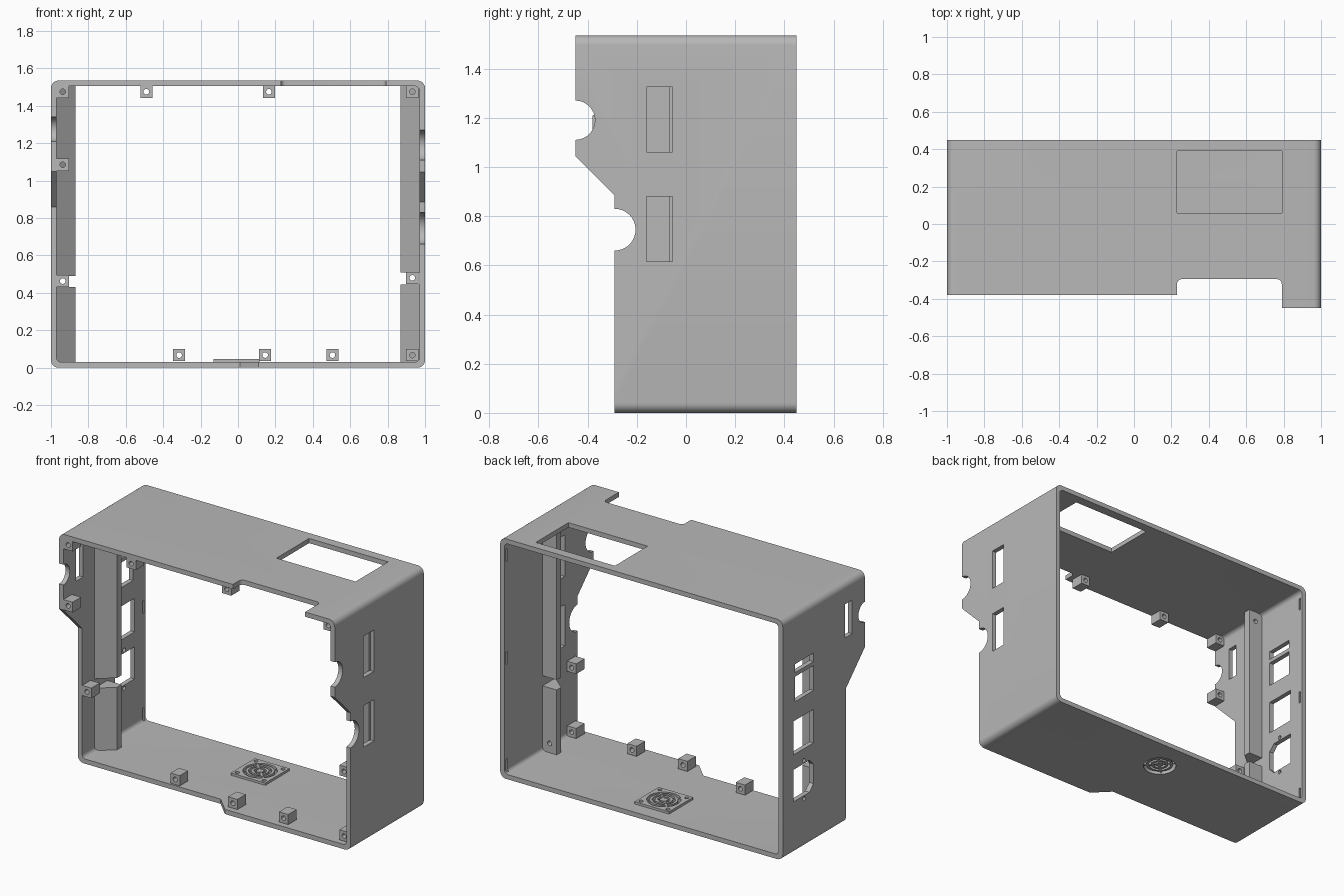
import bpy, bmesh
from math import sin, cos, pi
from mathutils import Vector

if "Cube" in bpy.data.objects:
    bpy.data.objects.remove(bpy.data.objects["Cube"])

grey = bpy.data.materials.new("light_grey")
grey.use_nodes = True
GREY = (0.48, 0.48, 0.48, 1)
grey.diffuse_color = GREY
grey.node_tree.nodes["Principled BSDF"].inputs["Base Color"].default_value = GREY

H = 1.535      # height
T = 0.03       # wall thickness
BACK = 0.45


def prism(name, pts, axis, lo, hi):
    """Extrude a 2D outline along an axis; outline uses the other two axes in order."""
    def place(p, t):
        c = list(p)
        c.insert("xyz".index(axis), t)
        return Vector(c)
    bm = bmesh.new()
    a = [bm.verts.new(place(p, lo)) for p in pts]
    b = [bm.verts.new(place(p, hi)) for p in pts]
    bm.faces.new(a)
    bm.faces.new(b)
    for i in range(len(pts)):
        j = (i + 1) % len(pts)
        bm.faces.new((a[i], a[j], b[j], b[i]))
    bmesh.ops.recalc_face_normals(bm, faces=bm.faces)
    mesh = bpy.data.meshes.new(name)
    bm.to_mesh(mesh)
    bm.free()
    mesh.materials.append(grey)
    ob = bpy.data.objects.new(name, mesh)
    bpy.context.collection.objects.link(ob)
    return ob


def rect(u0, u1, v0, v1):
    return [(u0, v0), (u1, v0), (u1, v1), (u0, v1)]


def arc(u, v, r, start, end, n):
    return [(u + r * cos(start + (end - start) * i / n),
             v + r * sin(start + (end - start) * i / n)) for i in range(n + 1)]


def circle(u, v, r, n=32):
    return arc(u, v, r, 0, 2 * pi, n)[:-1]


def round_rect(u0, u1, v0, v1, r):
    corners = [(u1 - r, v1 - r), (u0 + r, v1 - r), (u0 + r, v0 + r), (u1 - r, v0 + r)]
    return [p for k, (u, v) in enumerate(corners)
            for p in arc(u, v, r, k * pi / 2, (k + 1) * pi / 2, 6)]


def cut(target, pts, axis, lo, hi):
    cutter = prism("cutter", pts, axis, lo, hi)
    cutter.hide_render = True
    mod = target.modifiers.new("cut", "BOOLEAN")
    mod.operation = "DIFFERENCE"
    mod.solver = "EXACT"
    mod.object = cutter
    deps = bpy.context.evaluated_depsgraph_get()
    mesh = bpy.data.meshes.new_from_object(target.evaluated_get(deps))
    target.modifiers.clear()
    target.data = mesh
    bpy.data.objects.remove(cutter)


def smooth(ob):
    bpy.ops.object.select_all(action="DESELECT")
    ob.select_set(True)
    bpy.context.view_layer.objects.active = ob
    bpy.ops.object.shade_smooth_by_angle(angle=0.5)


# Rounded tube shell
shell = prism("case_shell", round_rect(-1, 1, 0, H, 0.04), "y", -BACK, BACK)
cut(shell, round_rect(-1 + T, 1 - T, T, H - T, 0.025), "y", -1, 1)

# Stepped front edges: right-hand wall, left-hand wall, floor and roof
cut(shell, [(-1, -1), (-0.29, -1), (-0.29, 0.885), (-0.45, 1.045), (-1, 1.045)], "x", 0.9, 1.1)
cut(shell, [(-1, -1), (-0.19, -1), (-0.19, 0.86), (-0.38, 1.05), (-0.38, 2), (-1, 2)],
    "x", -1.1, -0.9)
cut(shell, [(-1.1, -1), (1.1, -1), (1.1, -0.29), (0.11, -0.29), (0.01, -0.19), (-1.1, -0.19)],
    "z", -0.1, 0.1)
cut(shell, [(-1.1, -1), (0.79, -1)] + arc(0.765, -0.32, 0.025, 0, pi / 2, 6)
    + arc(0.255, -0.32, 0.025, pi / 2, pi, 6) + [(0.23, -0.38), (-1.1, -0.38)], "z", 1.4, 1.6)

# Half-round cable notches
cut(shell, circle(-0.45, 1.19, 0.08), "x", 0.9, 1.1)
cut(shell, circle(-0.29, 0.745, 0.085), "x", 0.9, 1.1)
cut(shell, circle(-0.38, 1.275, 0.065), "x", -1.1, -0.9)

# Roof window and slots in the +x wall
cut(shell, rect(0.23, 0.79, 0.06, 0.39), "z", 1.4, 1.6)
for z0, z1 in ((1.06, 1.325), (0.615, 0.88)):
    cut(shell, rect(-0.16, -0.055, z0, z1), "x", 0.9, 1.1)

# Connector openings in the -x wall
for y0, y1, z0, z1 in ((-0.25, -0.18, 1.185, 1.4), (0.14, 0.325, 1.155, 1.21),
                       (0.14, 0.325, 0.97, 1.13), (0.14, 0.34, 0.635, 0.85)):
    cut(shell, rect(y0, y1, z0, z1), "x", -1.1, -0.9)
cut(shell, [(0.18, 0.335), (0.34, 0.335), (0.34, 0.54), (0.18, 0.54), (0.14, 0.5), (0.14, 0.375)],
    "x", -1.1, -0.9)
for z in (0.315, 0.56):
    cut(shell, circle(0.235, z, 0.013, 16), "x", -1.1, -0.9)

# Shallow snap grooves near the back edge
for z in (0.075, 0.76, 1.42):
    for s in (-1, 1):
        cut(shell, rect(0.42, 0.435, z - 0.04, z + 0.04), "x",
            min(s * 0.9, s * 0.98), max(s * 0.9, s * 0.98))

# Fan opening in the floor
FX, FY = -0.008, 0.235
cut(shell, circle(FX, FY, 0.1, 40), "z", -0.1, 0.1)
smooth(shell)

# Fan plate with corner screw holes
plate = prism("fan_plate", rect(FX - 0.122, FX + 0.122, FY - 0.122, FY + 0.122), "z", T - 0.002, 0.045)
cut(plate, circle(FX, FY, 0.1, 40), "z", 0, 0.1)
for sx in (-1, 1):
    for sy in (-1, 1):
        cut(plate, circle(FX + sx * 0.095, FY + sy * 0.095, 0.013, 16), "z", 0, 0.1)
smooth(plate)

# Fan grille: rings, hub and diagonal spokes
for outer, inner in ((0.083, 0.068), (0.052, 0.037)):
    ring = prism("fan_grille_ring", circle(FX, FY, outer), "z", 0.01, 0.045)
    cut(ring, circle(FX, FY, inner), "z", 0, 0.1)
    smooth(ring)
smooth(prism("fan_grille_hub", circle(FX, FY, 0.022, 24), "z", 0.01, 0.045))
for k in range(4):
    a = pi / 4 + k * pi / 2
    d, n = Vector((cos(a), sin(a))), Vector((-sin(a), cos(a))) * 0.006
    c = Vector((FX, FY))
    prism("fan_grille_spoke", [c + d * 0.018 - n, c + d * 0.102 - n, c + d * 0.102 + n,
                               c + d * 0.018 + n], "z", 0.012, 0.043)

# Wedge-shaped rails on both side walls, split around the middle boss
for s, low_end, high_start in ((-1, 0.43, 0.49), (1, 0.445, 0.51)):
    outline = [(s * 0.975, -0.07), (s * 0.87, 0.02), (s * 0.87, 0.065), (s * 0.975, 0.065)]
    for name, z0, z1, hole in (("lower_rail", 0.025, low_end, 0.09),
                               ("upper_rail", high_start, H - 0.025, 1.44)):
        rail = prism(name, outline, "z", z0, z1)
        cut(rail, circle(s * 0.92, hole, 0.015, 16), "y", 0.03, 0.1)

# Screw bosses along the front opening: x, z, front y
R = 0.0325
bosses = [(-0.49, 1.475, -0.38), (0.165, 1.475, -0.35), (-0.937, 1.475, -0.38),
          (0.932, 1.475, -0.42), (-0.937, 1.085, -0.38), (-0.937, 0.463, -0.19),
          (0.932, 0.48, -0.26), (0.932, 0.067, -0.26), (-0.315, 0.067, -0.185),
          (0.145, 0.067, -0.26), (0.505, 0.067, -0.26)]
for x, z, y in bosses:
    boss = prism("screw_boss", rect(x - R, x + R, z - R, z + R), "y", y, y + 0.085)
    cut(boss, circle(x, z, 0.015, 16), "y", y - 0.1, y + 0.2)
    smooth(boss)
